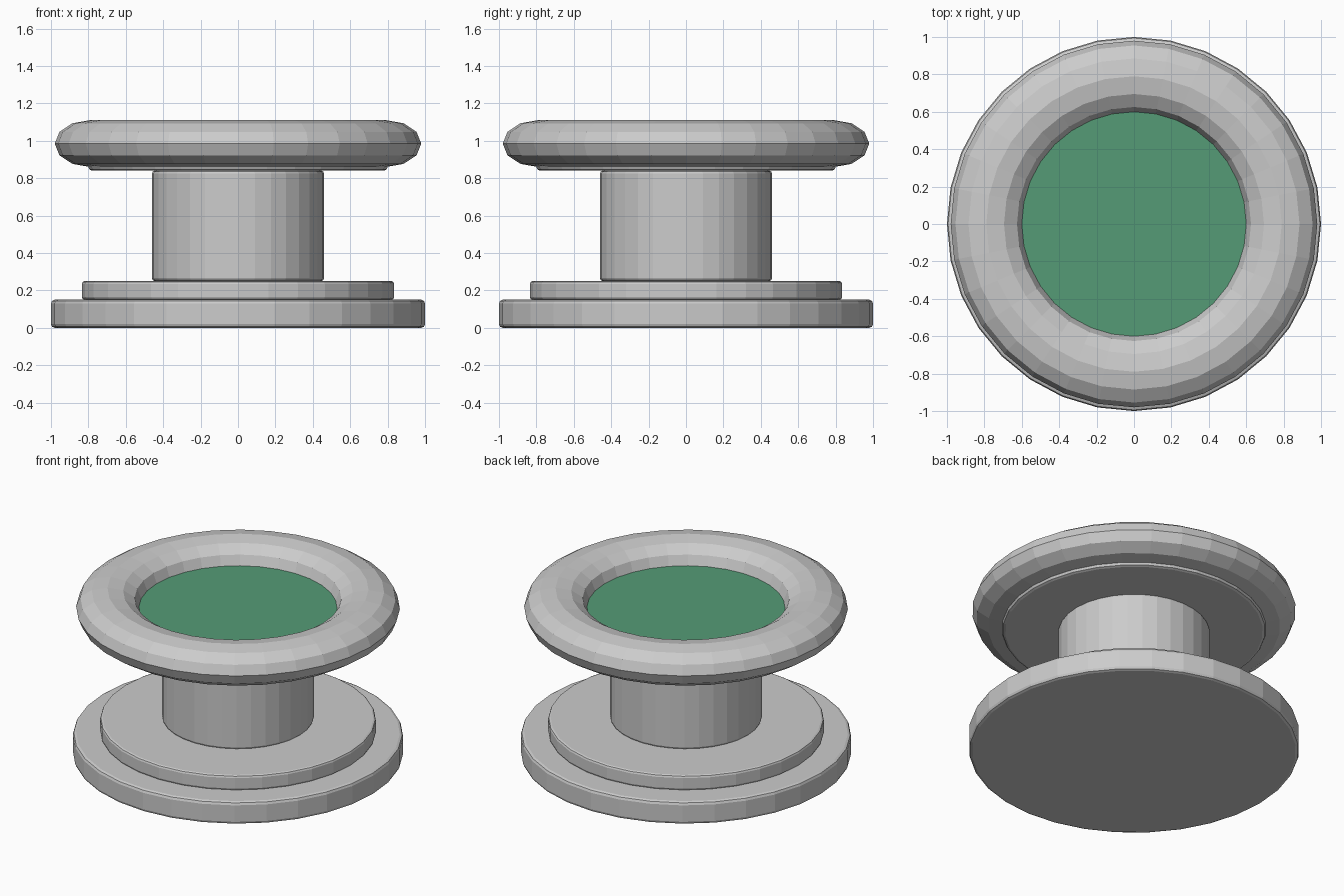
import bpy

if "Cube" in bpy.data.objects:
    bpy.data.objects.remove(bpy.data.objects["Cube"])

SIDES = 32


def disc(name, radius, z0, z1, bevel=0.0):
    """Upright cylinder between two heights with an optional rounded rim."""
    bpy.ops.mesh.primitive_cylinder_add(vertices=SIDES, radius=radius, depth=z1 - z0,
                                        location=(0, 0, (z0 + z1) / 2))
    ob = bpy.context.object
    ob.name = name
    if bevel:
        mod = ob.modifiers.new("rim_bevel", 'BEVEL')
        mod.width = bevel
        mod.segments = 2
        mod.limit_method = 'ANGLE'
        mod.angle_limit = 0.8
    return ob


# stepped base, column and bowl floor
disc("base_lower", 1.0, 0.0, 0.15, 0.02)
disc("base_upper", 0.835, 0.15, 0.25, 0.015)
disc("column", 0.46, 0.25, 0.84, 0.015)
disc("bowl_floor", 0.80, 0.84, 0.94, 0.02)

# flattened ring forming the bowl rim
bpy.ops.mesh.primitive_torus_add(major_segments=SIDES, minor_segments=12,
                                 major_radius=0.79, minor_radius=0.19,
                                 location=(0, 0, 0.985))
rim = bpy.context.object
rim.name = "bowl_rim"
rim.scale.z = 0.66
bpy.ops.object.transform_apply(location=False, rotation=False, scale=True)

# green water surface
water = disc("water", 0.615, 0.92, 0.985)
mat = bpy.data.materials.new("water_green")
mat.diffuse_color = (0.09, 0.33, 0.18, 1)
mat.use_nodes = True
mat.node_tree.nodes["Principled BSDF"].inputs["Base Color"].default_value = mat.diffuse_color
water.data.materials.append(mat)
